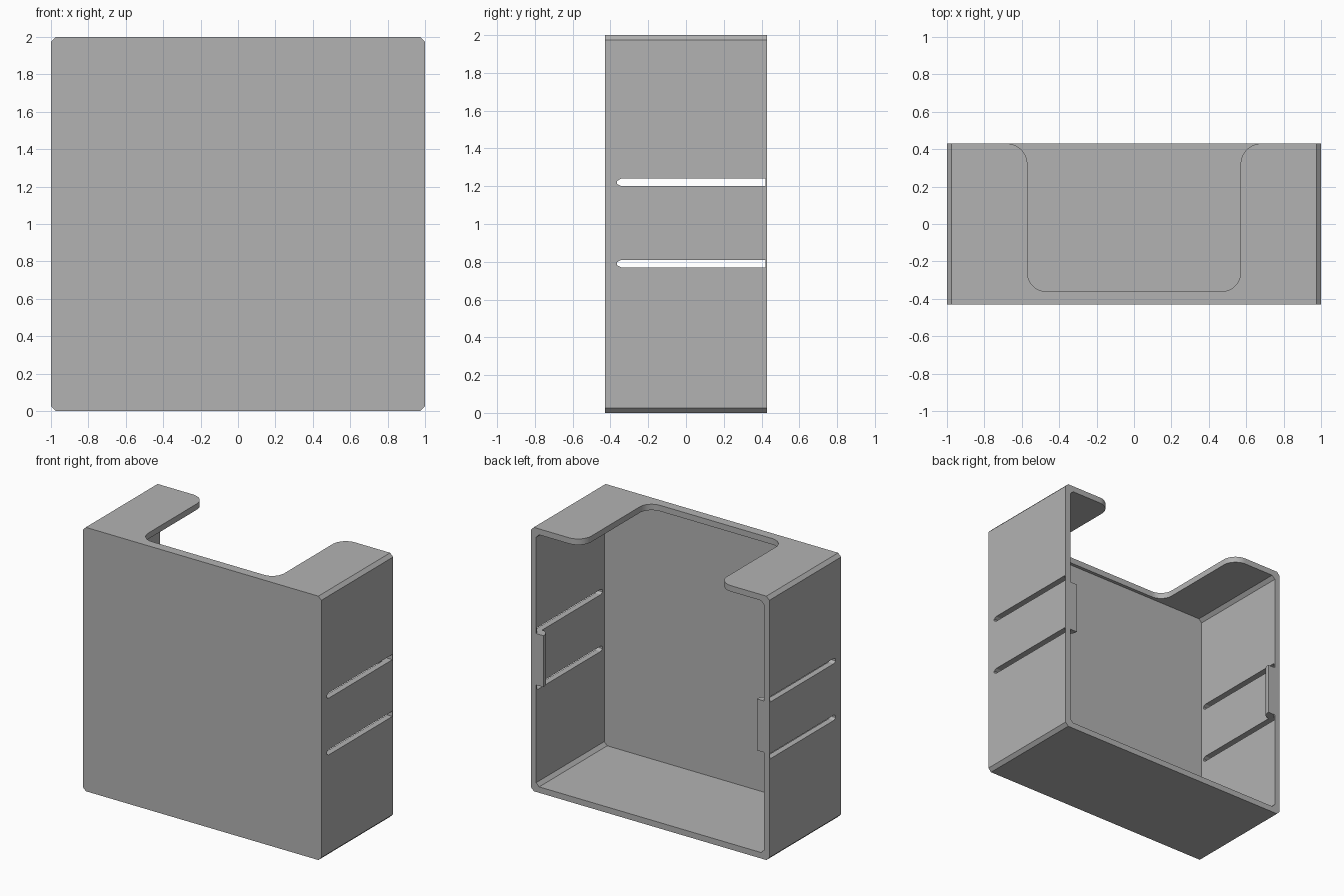
import bpy, bmesh, math
from mathutils import Vector

if "Cube" in bpy.data.objects:
    bpy.data.objects.remove(bpy.data.objects["Cube"])

DEPTH = 0.43      # half depth (y)
WALL = 0.045      # wall thickness
SLOTS = (0.79, 1.22)

grey = bpy.data.materials.new("matte grey")
grey.diffuse_color = (0.45, 0.45, 0.45, 1)
grey.use_nodes = True
grey.node_tree.nodes["Principled BSDF"].inputs["Base Color"].default_value = grey.diffuse_color


def prism(name, outline, axis, lo, hi):
    """Extrude a closed 2D outline along an axis from lo to hi."""
    place = {"x": lambda a, b, t: (t, a, b),
             "y": lambda a, b, t: (a, t, b),
             "z": lambda a, b, t: (a, b, t)}[axis]
    bm = bmesh.new()
    face = bm.faces.new([bm.verts.new(place(a, b, lo)) for a, b in outline])
    ext = bmesh.ops.extrude_face_region(bm, geom=[face], use_keep_orig=True)
    verts = [g for g in ext["geom"] if isinstance(g, bmesh.types.BMVert)]
    bmesh.ops.translate(bm, verts=verts, vec=Vector(place(0, 0, hi - lo)))
    bmesh.ops.recalc_face_normals(bm, faces=bm.faces)
    mesh = bpy.data.meshes.new(name)
    bm.to_mesh(mesh)
    bm.free()
    mesh.materials.append(grey)
    obj = bpy.data.objects.new(name, mesh)
    bpy.context.collection.objects.link(obj)
    return obj


def octagon(inset, chamfer):
    """Chamfered square in x/z, inset from the outer 2 x 2 outline."""
    h, c = 1 - inset, chamfer
    pts = [(h, h - c), (h - c, h), (c - h, h), (-h, h - c),
           (-h, c - h), (c - h, -h), (h - c, -h), (h, c - h)]
    return [(x, z + 1) for x, z in pts]


def arc(cx, cy, r, start, end, steps=12):
    angles = [math.radians(start + (end - start) * i / steps) for i in range(steps + 1)]
    return [(cx + r * math.cos(a), cy + r * math.sin(a)) for a in angles]


def combine(target, tool, operation):
    bpy.context.view_layer.objects.active = target
    mod = target.modifiers.new(operation, "BOOLEAN")
    mod.operation, mod.solver, mod.object = operation, "EXACT", tool
    bpy.ops.object.modifier_apply(modifier=mod.name)
    bpy.data.objects.remove(tool)


# Case with chamfered long edges, hollowed from the open back
case = prism("case", octagon(0, 0.025), "y", -DEPTH, DEPTH)
combine(case, prism("hollow", octagon(WALL, 0.025), "y", -DEPTH + WALL, 1), "DIFFERENCE")

# Rounded opening in the top panel, flaring out at the back edge
half = arc(0.47, -0.26, 0.1, -90, 0) + arc(0.68, DEPTH - 0.11, 0.11, 180, 90)
half.append((0.68, 0.6))
opening = half + [(-x, y) for x, y in reversed(half)]
combine(case, prism("opening", opening, "z", 1.8, 2.2), "DIFFERENCE")

# Pairs of narrow slots through both sides
for z in SLOTS:
    slot = [(-0.365, z - 0.008), (-0.343, z - 0.02), (0.421, z - 0.02),
            (0.421, z + 0.02), (-0.343, z + 0.02), (-0.365, z + 0.008)]
    combine(case, prism("slot", slot, "x", -1.5, 1.5), "DIFFERENCE")

# Inward snap hooks between the slots, rounded on the front
for side in (-1, 1):
    wall = 1 - WALL
    hook = [(wall + 0.015, DEPTH), (wall - 0.06, DEPTH)]
    hook += [(wall - 0.06 * math.cos(a), DEPTH - 0.01 - 0.06 * math.sin(a))
             for a in (math.radians(i * 11.25) for i in range(9))]
    hook.append((wall + 0.015, DEPTH - 0.07))
    outline = [(side * x, y) for x, y in hook]
    combine(case, prism("snap_hook", outline, "z", SLOTS[0] + 0.02, SLOTS[1] - 0.02), "UNION")

# Smooth the fillets while keeping edges sharp
bpy.ops.object.select_all(action="DESELECT")
case.select_set(True)
bpy.context.view_layer.objects.active = case
bpy.ops.object.shade_smooth_by_angle(angle=math.radians(25))
